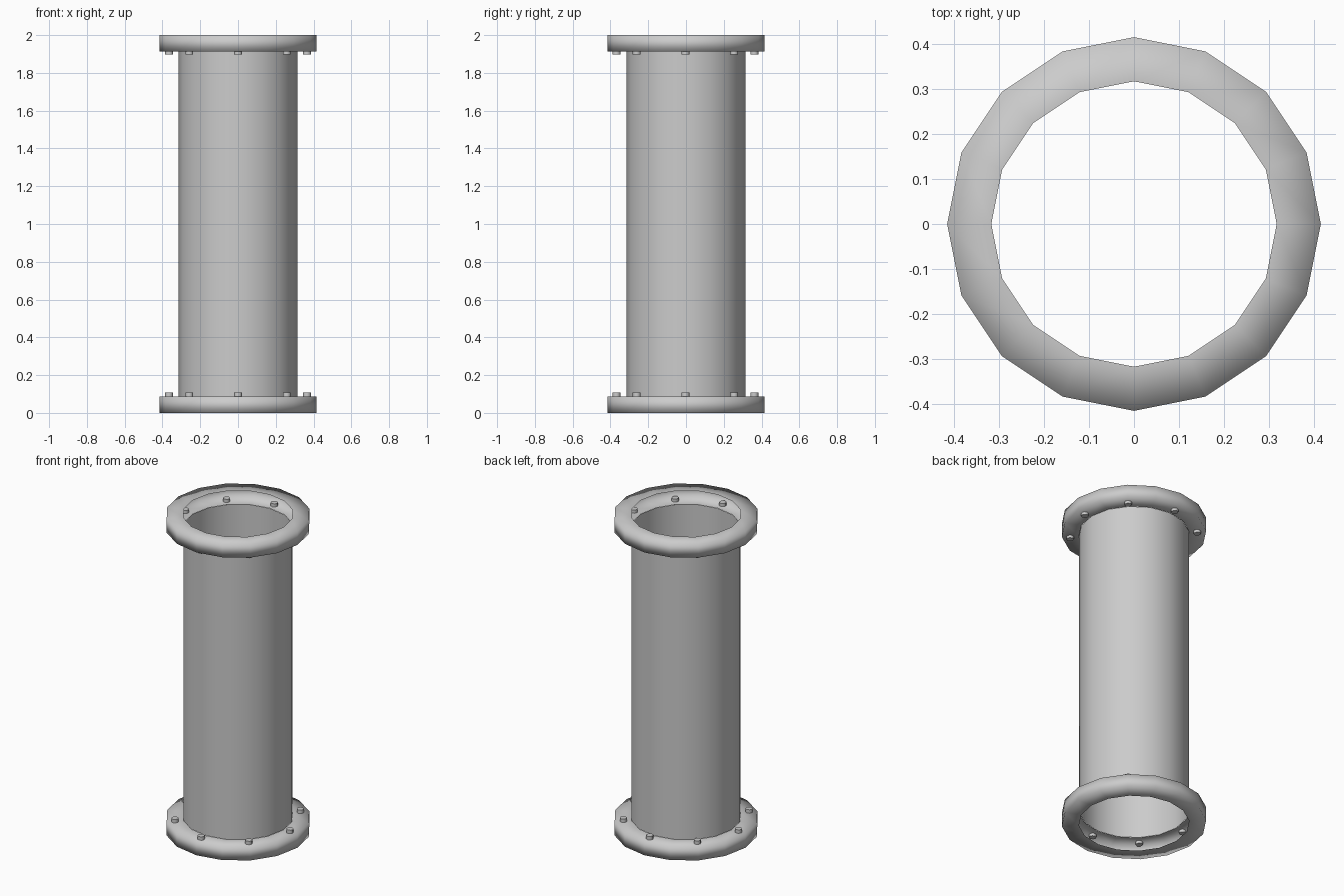
import bpy, bmesh
from math import cos, sin, pi

if "Cube" in bpy.data.objects:
    bpy.data.objects.remove(bpy.data.objects["Cube"])

SIDES = 16
R_IN, R_OUT, H, T = 0.317, 0.415, 2.0, 0.086


def lathe(name, profile, sides, smooth=True):
    """Spin an open (radius, z) profile around z."""
    bm = bmesh.new()
    rings = [[bm.verts.new((r * cos(2 * pi * i / sides), r * sin(2 * pi * i / sides), z))
              for i in range(sides)] for r, z in profile]
    for a, b in zip(rings, rings[1:]):
        for i in range(sides):
            j = (i + 1) % sides
            bm.faces.new((a[i], a[j], b[j], b[i]))
    for f in bm.faces:
        f.smooth = smooth
    me = bpy.data.meshes.new(name)
    bm.to_mesh(me)
    bm.free()
    ob = bpy.data.objects.new(name, me)
    bpy.context.collection.objects.link(ob)
    return ob


def bolts(name, z0, z1):
    """Ring of eight short capped studs through a flange plate."""
    bm = bmesh.new()
    for k in range(8):
        a = k * pi / 4
        ret = bmesh.ops.create_cone(bm, cap_ends=True, segments=8,
                                    radius1=0.021, radius2=0.021, depth=z1 - z0)
        bmesh.ops.translate(bm, verts=ret["verts"],
                            vec=(0.365 * cos(a), 0.365 * sin(a) - 0.003, (z0 + z1) / 2))
    for f in bm.faces:
        f.smooth = len(f.verts) == 4
    for e in bm.edges:
        e.smooth = all(f.smooth for f in e.link_faces)
    me = bpy.data.meshes.new(name)
    bm.to_mesh(me)
    bm.free()
    ob = bpy.data.objects.new(name, me)
    bpy.context.collection.objects.link(ob)


# Thin open pipe between the flange plates
lathe("pipe", [(R_IN - 0.001, T), (R_IN - 0.001, H - T)], SIDES)

# Hollow flanges: plate, outer rim, plate, open towards the bore
for label, z in (("bottom", 0.0), ("top", H - T)):
    lathe(label + "_flange", [(R_IN, z), (R_OUT, z), (R_OUT, z + T), (R_IN, z + T)], SIDES)

# Bolts poke through the plates that face the pipe
bolts("bottom_bolts", 0.068, 0.108)
bolts("top_bolts", H - 0.103, H - 0.066)
